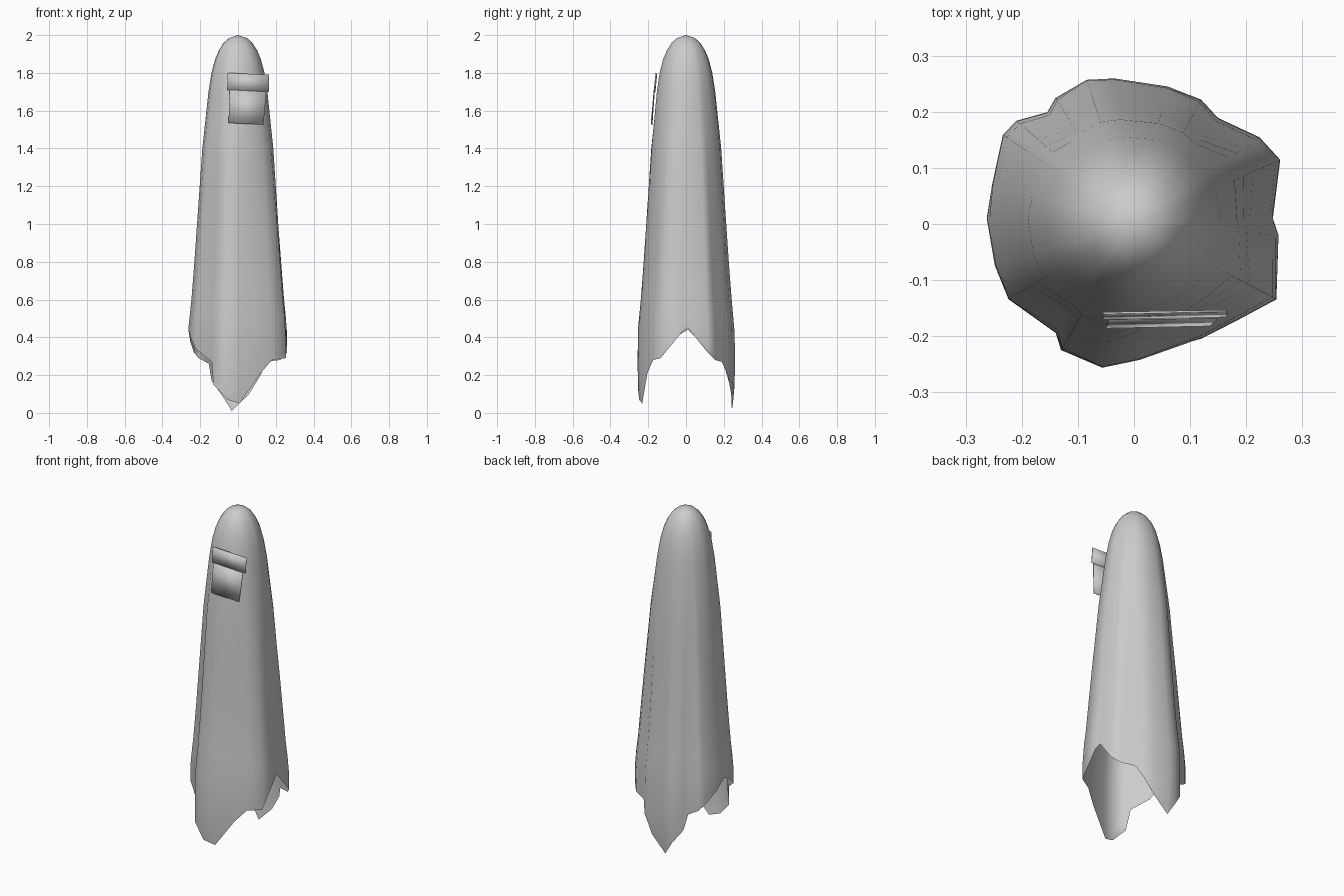
import bpy, bmesh
from mathutils import Vector

cube = bpy.data.objects.get("Cube")
if cube:
    bpy.data.objects.remove(cube)

cloth = bpy.data.materials.new("pale_grey_cloth")
cloth.use_nodes = True
cloth.diffuse_color = (0.6, 0.6, 0.6, 1)
cloth.node_tree.nodes["Principled BSDF"].inputs["Base Color"].default_value = (0.6, 0.6, 0.6, 1)


def finish(bm, name):
    bmesh.ops.recalc_face_normals(bm, faces=bm.faces)
    for face in bm.faces:
        face.smooth = True
    mesh = bpy.data.meshes.new(name)
    bm.to_mesh(mesh)
    bm.free()
    mesh.materials.append(cloth)
    obj = bpy.data.objects.new(name, mesh)
    bpy.context.collection.objects.link(obj)
    return obj


def interpolate(table, z):
    for (z0, a), (z1, b) in zip(table, table[1:]):
        if z <= z1:
            return a + (b - a) * (z - z0) / (z1 - z0)
    return table[-1][1]


# Ragged hem: widest fold outline, with the height of the cloth edge
hem = [(.262, .115, .32), (.225, .155, .28), (.15, .19, .27), (.12, .222, .2),
       (.06, .245, .1), (-.035, .26, .01), (-.085, .258, .09), (-.14, .225, .17),
       (-.155, .2, .26), (-.21, .185, .29), (-.235, .16, .32), (-.255, .07, .38),
       (-.265, .01, .44), (-.25, -.075, .39), (-.225, -.135, .34), (-.14, -.195, .27),
       (-.13, -.225, .15), (-.057, -.257, .07), (.01, -.243, .05), (.12, -.205, .21),
       (.18, -.175, .28), (.255, -.135, .29), (.26, -.02, .43), (.25, .01, .45)]

# Width of the drape by height, rounding over into the dome
width = [(0, .93), (.15, 1), (.45, .99), (.65, .91), (1, .82), (1.4, .72), (1.7, .6),
         (1.8, .54), (1.87, .47), (1.92, .39), (1.96, .29), (1.985, .18), (2, 0)]
levels = [.6, .8, 1, 1.2, 1.4, 1.55] + [z for z, _ in width[6:-1]]


def drape_point(x, y, z):
    fold = Vector((x, y, 0))
    round_off = min(1, max(0, (z - .9) / .95))
    point = fold.lerp(fold.normalized() * .26, round_off) * interpolate(width, z)
    point.z = z
    return point


# Draped sheet, open underneath
bm = bmesh.new()
columns = []
for x, y, edge in hem:
    heights = [edge + (.6 - edge) * t for t in (0, .1, .35, .7)] + levels
    columns.append([bm.verts.new(drape_point(x, y, z)) for z in heights])
apex = bm.verts.new((0, 0, 2))
for a, b in zip(columns, columns[1:] + columns[:1]):
    for i in range(len(a) - 1):
        bm.faces.new((a[i], b[i], b[i + 1], a[i + 1]))
    bm.faces.new((a[-1], b[-1], apex))
finish(bm, "draped_sheet")


# Thin face plates, tilted out at the bottom
def plate(name, corners):
    bm = bmesh.new()
    bm.faces.new([bm.verts.new(c) for c in corners])
    obj = finish(bm, name)
    solid = obj.modifiers.new("thickness", "SOLIDIFY")
    solid.thickness = .004
    bpy.context.view_layer.objects.active = obj
    obj.select_set(True)
    bpy.ops.object.shade_smooth_by_angle()
    obj.select_set(False)


plate("upper_face_plate", [(-.055, -.166, 1.71), (.165, -.162, 1.7),
                           (.165, -.153, 1.79), (-.055, -.157, 1.8)])
plate("lower_face_plate", [(-.05, -.182, 1.535), (.135, -.178, 1.525),
                           (.15, -.165, 1.7), (-.045, -.167, 1.71)])
